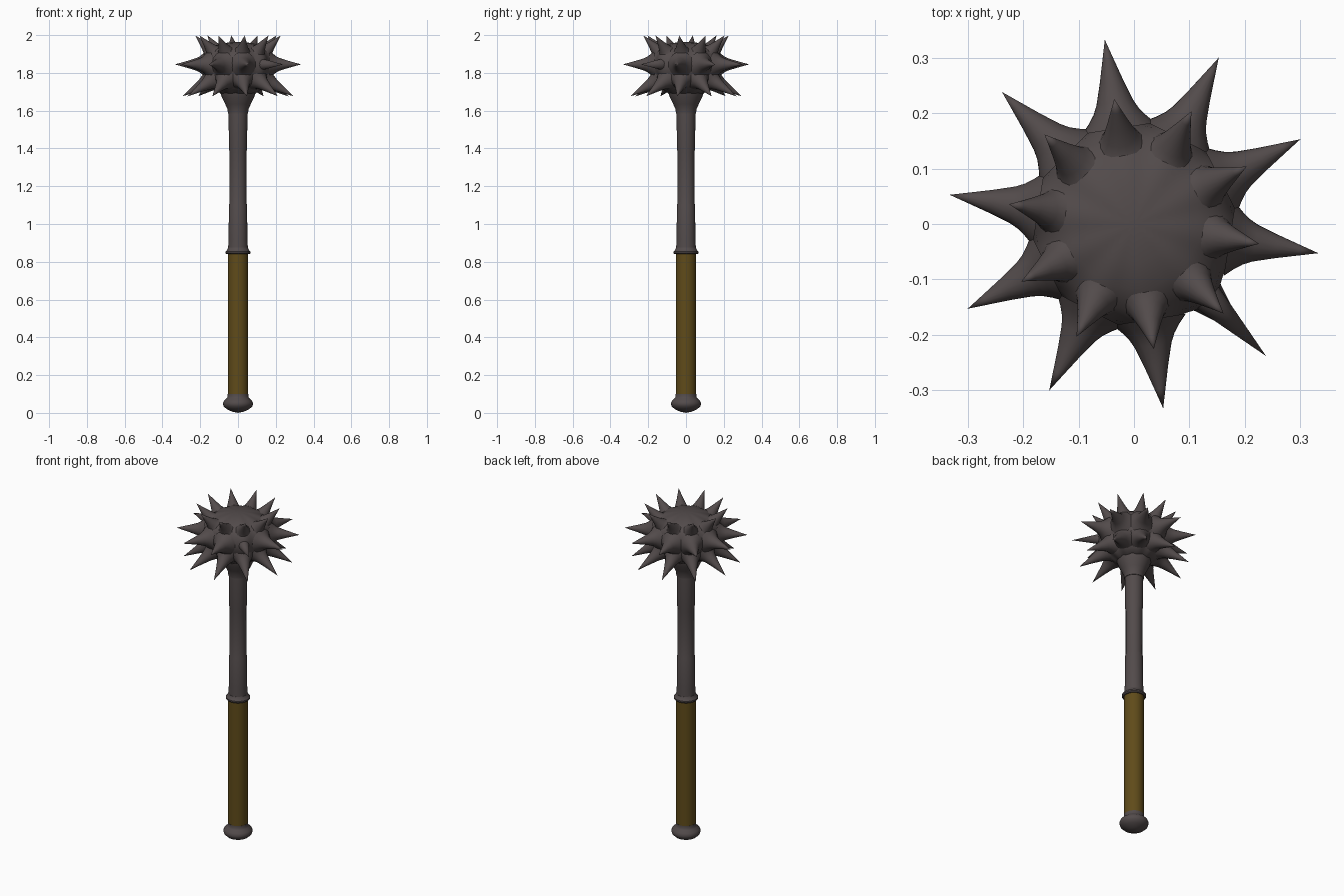
import bpy, bmesh, math
from mathutils import Vector

if "Cube" in bpy.data.objects:
    bpy.data.objects.remove(bpy.data.objects["Cube"])

OFFSET = math.radians(-9)   # azimuth of the first spike
COUNT = 10                  # spikes in each ring


def material(name, rgb):
    m = bpy.data.materials.new(name)
    m.diffuse_color = (*rgb, 1)
    m.use_nodes = True
    m.node_tree.nodes["Principled BSDF"].inputs["Base Color"].default_value = m.diffuse_color
    return m


METAL = material("dark_metal", (0.085, 0.07, 0.07))
LEATHER = material("brown_grip", (0.115, 0.07, 0.01))


def add_lathe(bm, profile, seg, flute=0.0, matrix=None):
    """Revolve (radius, height) points; flute ripples the radius in step with the spikes."""
    rings = []
    for r, z in profile:
        ring = []
        for i in range(1 if r == 0 else seg):
            a = OFFSET + 2 * math.pi * i / seg
            k = 1 + flute * math.cos(COUNT * (a - OFFSET))
            p = Vector((r * k * math.cos(a), r * k * math.sin(a), z))
            ring.append(bm.verts.new(matrix @ p if matrix else p))
        rings.append(ring)
    for lo, hi in zip(rings, rings[1:]):
        for i in range(seg):
            j = (i + 1) % seg
            if len(lo) == 1:
                bm.faces.new((lo[0], hi[j], hi[i]))
            elif len(hi) == 1:
                bm.faces.new((lo[i], lo[j], hi[0]))
            else:
                bm.faces.new((lo[i], lo[j], hi[j], hi[i]))


def finish(bm, name, mat, angle=40):
    bmesh.ops.recalc_face_normals(bm, faces=bm.faces[:])
    me = bpy.data.meshes.new(name)
    bm.to_mesh(me)
    bm.free()
    ob = bpy.data.objects.new(name, me)
    bpy.context.collection.objects.link(ob)
    me.materials.append(mat)
    bpy.ops.object.select_all(action='DESELECT')
    ob.select_set(True)
    bpy.context.view_layer.objects.active = ob
    bpy.ops.object.shade_smooth_by_angle(angle=math.radians(angle))
    return ob


def turned(name, profile, mat, seg=32, flute=0.0):
    bm = bmesh.new()
    add_lathe(bm, profile, seg, flute)
    return finish(bm, name, mat)


# Handle parts
turned("pommel", [(0, 0), (0.03, 0.006), (0.06, 0.02), (0.076, 0.035), (0.08, 0.05),
                  (0.074, 0.064), (0.06, 0.077), (0.055, 0.085), (0.055, 0.1), (0, 0.1)], METAL)
turned("grip", [(0, 0.09), (0.054, 0.09), (0.054, 0.85), (0, 0.85)], LEATHER)
turned("collar", [(0, 0.84), (0.06, 0.84), (0.066, 0.846), (0.066, 0.854),
                  (0.058, 0.862), (0.053, 0.875), (0, 0.875)], METAL)
turned("shaft", [(0, 0.86), (0.053, 0.86), (0.05, 0.92), (0.048, 1.1), (0.045, 1.11),
                 (0.045, 1.38), (0.048, 1.4), (0.05, 1.59), (0, 1.59)], METAL)
turned("socket", [(0, 1.58), (0.053, 1.585), (0.056, 1.61), (0.068, 1.635),
                  (0.085, 1.67), (0.095, 1.70), (0.1, 1.73), (0, 1.74)], METAL)

# Flattened, lightly fluted ball
turned("head_ball", [(0, 1.69), (0.09, 1.69), (0.13, 1.72), (0.165, 1.765), (0.185, 1.805),
                     (0.192, 1.845), (0.184, 1.885), (0.16, 1.92), (0.12, 1.945),
                     (0.07, 1.958), (0.03, 1.963), (0, 1.964)], METAL, 80, 0.035)

# Three aligned rings of spikes: (base radius, base z, tip radius, tip z, width)
RINGS = [(0.135, 1.90, 0.229, 1.998, 0.9),
         (0.175, 1.845, 0.338, 1.845, 1.0),
         (0.14, 1.768, 0.299, 1.676, 1.0)]
FLARED = [(0.068, 0), (0.053, 0.1), (0.042, 0.19), (0.034, 0.29), (0.022, 0.52),
          (0.010, 0.78), (0, 1)]
PLAIN = [(0.031, 0), (0, 1)]

bm = bmesh.new()
for row, (r0, z0, r1, z1, w) in enumerate(RINGS):
    for i in range(COUNT):
        a = OFFSET + 2 * math.pi * i / COUNT
        base = Vector((r0 * math.cos(a), r0 * math.sin(a), z0))
        tip = Vector((r1 * math.cos(a), r1 * math.sin(a), z1))
        axis = tip - base
        m = axis.to_track_quat('Z', 'Y').to_matrix().to_4x4()
        m.translation = base
        # one spike of the middle ring is a plain cone
        shape = PLAIN if (row == 1 and i == COUNT - 1) else FLARED
        add_lathe(bm, [(r * w, t * axis.length) for r, t in shape], 16, 0, m)
finish(bm, "head_spikes", METAL, 60)
